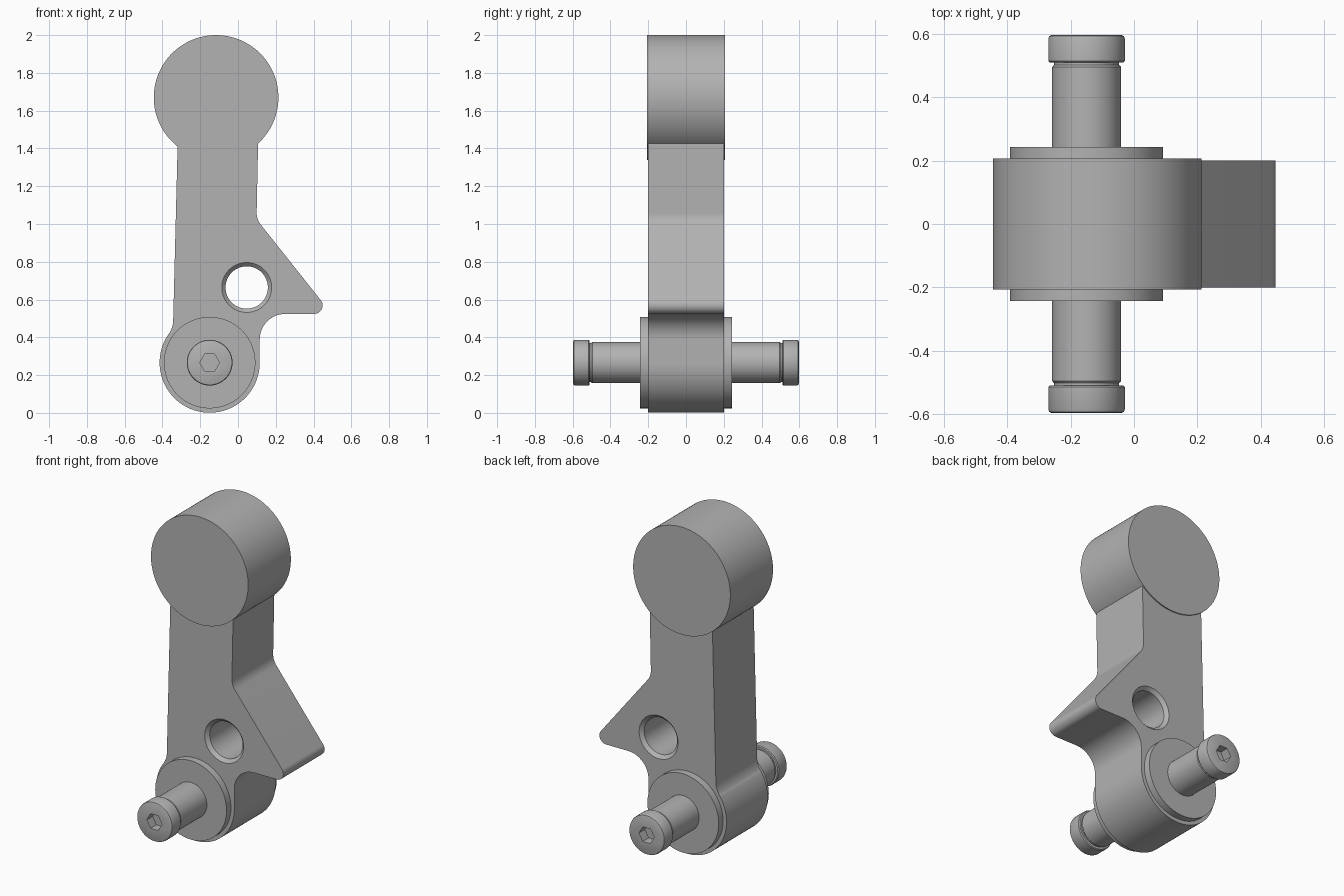
import bpy, bmesh
from math import cos, sin, pi, radians
from mathutils import Vector

cube = bpy.data.objects.get("Cube")
if cube:
    bpy.data.objects.remove(cube, do_unlink=True)

steel = bpy.data.materials.new("steel_grey")
steel.use_nodes = True
steel.diffuse_color = (0.45, 0.45, 0.45, 1)
steel.node_tree.nodes["Principled BSDF"].inputs["Base Color"].default_value = steel.diffuse_color

PIVOT = (-0.15, 0.266)
HEAD = (-0.116, 1.67)
HOLE = (0.046, 0.664)


def finish(name, bm):
    bmesh.ops.recalc_face_normals(bm, faces=bm.faces)
    mesh = bpy.data.meshes.new(name)
    bm.to_mesh(mesh)
    bm.free()
    mesh.materials.append(steel)
    obj = bpy.data.objects.new(name, mesh)
    bpy.context.collection.objects.link(obj)
    return obj


def select(obj):
    bpy.ops.object.select_all(action='DESELECT')
    obj.select_set(True)
    bpy.context.view_layer.objects.active = obj


def smooth(obj):
    select(obj)
    bpy.ops.object.shade_smooth_by_angle(angle=radians(30))


def lathe(name, centre, half, sides=96, turn=0.0):
    """Solid of revolution about y; half is (radius, y) from the middle outwards, mirrored."""
    profile = [(r, -y) for r, y in reversed(half)] + list(half)
    bm = bmesh.new()
    rings = []
    for r, y in profile:
        rings.append([bm.verts.new((centre[0] + r * cos(turn + 2 * pi * i / sides), y,
                                    centre[1] + r * sin(turn + 2 * pi * i / sides)))
                      for i in range(sides)])
    for a, b in zip(rings, rings[1:]):
        for i in range(sides):
            j = (i + 1) % sides
            bm.faces.new((a[i], a[j], b[j], b[i]))
    bm.faces.new(rings[0])
    bm.faces.new(rings[-1])
    return finish(name, bm)


def extrude(name, outline, y0, y1):
    bm = bmesh.new()
    face = bm.faces.new([bm.verts.new((x, y0, z)) for x, z in outline])
    new = bmesh.ops.extrude_face_region(bm, geom=[face])["geom"]
    bmesh.ops.translate(bm, vec=(0, y1 - y0, 0),
                        verts=[v for v in new if isinstance(v, bmesh.types.BMVert)])
    return finish(name, bm)


def cut(obj, cutter):
    mod = obj.modifiers.new("cut", 'BOOLEAN')
    mod.operation = 'DIFFERENCE'
    mod.solver = 'EXACT'
    mod.object = cutter
    select(obj)
    bpy.ops.object.modifier_apply(modifier=mod.name)
    bpy.data.objects.remove(cutter, do_unlink=True)


def arc(centre, r, start, end, steps):
    return [(centre[0] + r * cos(radians(start + (end - start) * i / steps)),
             centre[1] + r * sin(radians(start + (end - start) * i / steps)))
            for i in range(steps + 1)]


def fillet(before, corner, after, r, steps=12):
    """Points of a rounded corner."""
    p = Vector(corner)
    a = (Vector(before) - p).normalized()
    b = (Vector(after) - p).normalized()
    half = a.angle(b) / 2
    mid = p + (a + b).normalized() * (r / sin(half))
    start = p + a * (r / (sin(half) / cos(half))) - mid
    end = p + b * (r / (sin(half) / cos(half))) - mid
    return [tuple(mid + start.slerp(end, i / steps).normalized() * r) for i in range(steps + 1)]


# Lever body: arm, pointed side tooth and round pivot boss in one outline
top_right, elbow, tip = (0.110, 1.6), (0.098, 1.025), (0.496, 0.524)
inner, boss_side = (0.115, 0.524), (0.115, 0.266)
outline = [(-0.315, 1.6)]
outline += arc((-0.473, 0.493), 0.13, 0, -35, 10)
outline += arc(PIVOT, 0.265, 145, 360, 72)
outline += fillet(boss_side, inner, tip, 0.135, 16)
outline += fillet(inner, tip, elbow, 0.045)
outline += fillet(tip, elbow, top_right, 0.1)
outline += [top_right]
body = extrude("lever_body", outline, -0.2, 0.2)

# Chamfered through hole
cut(body, lathe("hole_cutter", HOLE, [(0.112, 0.18), (0.132, 0.2), (0.132, 0.25)]))
smooth(body)

# Round head on top of the arm
smooth(lathe("round_head", HEAD, [(0.33, 0.207)], 128))

# Washer plates on both sides of the boss
smooth(lathe("pivot_washer", PIVOT, [(0.242, 0.243)], 128))

# Pivot pin with grooved, soft-edged heads
pin = lathe("pivot_pin", PIVOT, [(0.109, 0.496), (0.103, 0.503), (0.103, 0.51), (0.116, 0.51),
                                 (0.121, 0.515), (0.121, 0.586), (0.118, 0.594), (0.111, 0.597)])
# Hexagonal sockets in both pin ends
hexagon = arc(PIVOT, 0.052, 0, 300, 5)
for side in (-1, 1):
    cut(pin, extrude("socket_cutter", hexagon, side * 0.54, side * 0.65))
smooth(pin)
